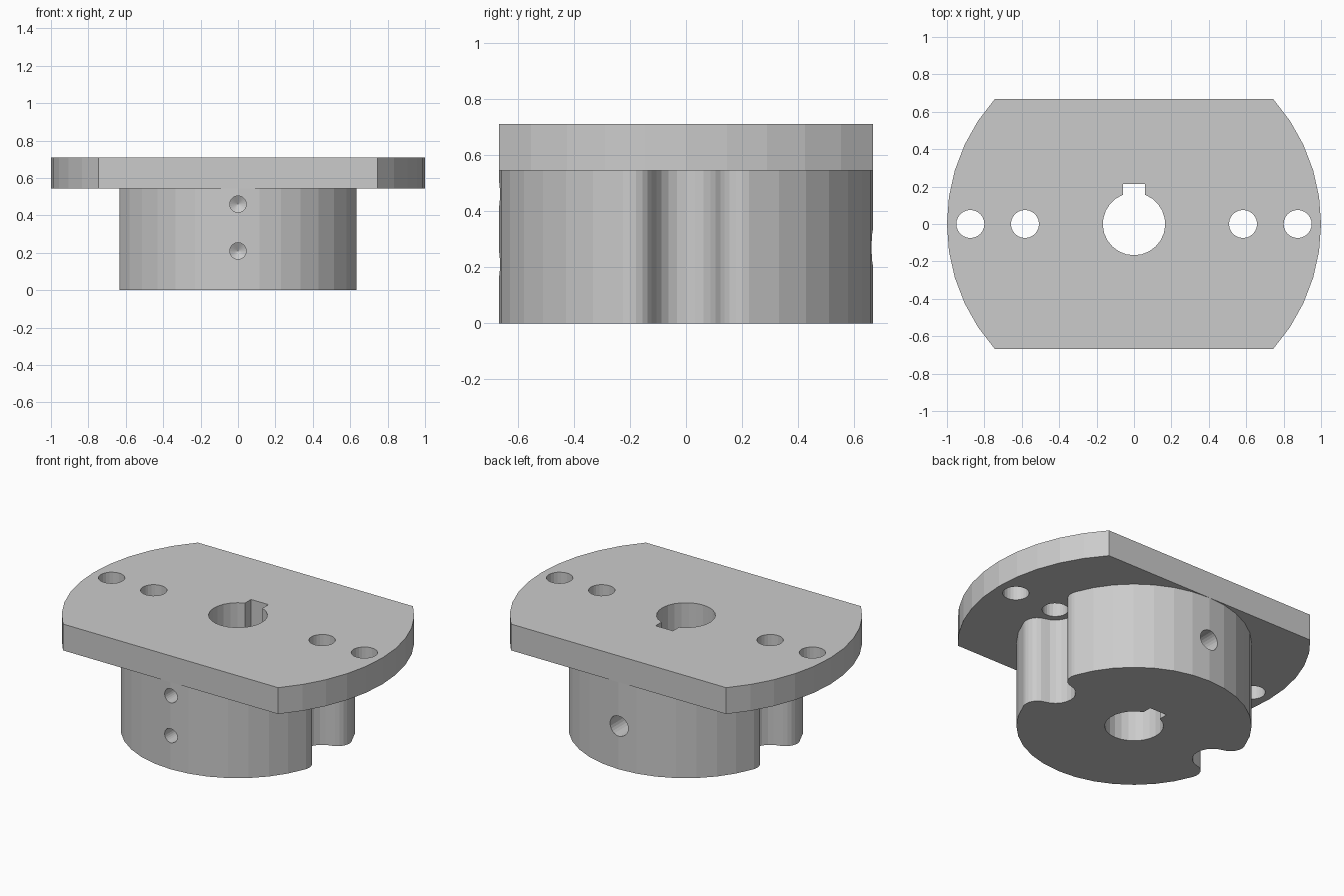
import bpy, bmesh, math
from mathutils import Matrix

if "Cube" in bpy.data.objects:
    bpy.data.objects.remove(bpy.data.objects["Cube"])

FLANGE_Z, TOP_Z = 0.545, 0.71
HUB_R, FLANGE_R, FLAT_Y = 0.667, 1.0, 0.667

grey = bpy.data.materials.new("plain grey")
grey.diffuse_color = (0.6, 0.6, 0.6, 1)
grey.use_nodes = True
grey.node_tree.nodes["Principled BSDF"].inputs["Base Color"].default_value = grey.diffuse_color


def arc(cx, cy, r, a0, a1, n):
    """Points on an arc, angles in degrees, both ends included."""
    return [(cx + r * math.cos(math.radians(a0 + (a1 - a0) * i / n)),
             cy + r * math.sin(math.radians(a0 + (a1 - a0) * i / n))) for i in range(n + 1)]


def finish(name, bm):
    bmesh.ops.recalc_face_normals(bm, faces=bm.faces)
    mesh = bpy.data.meshes.new(name)
    bm.to_mesh(mesh)
    bm.free()
    mesh.materials.append(grey)
    obj = bpy.data.objects.new(name, mesh)
    bpy.context.collection.objects.link(obj)
    return obj


def prism(name, pts, z0, z1):
    bm = bmesh.new()
    face = bm.faces.new([bm.verts.new((x, y, z0)) for x, y in pts])
    top = bmesh.ops.extrude_face_region(bm, geom=[face])["geom"]
    bmesh.ops.translate(bm, vec=(0, 0, z1 - z0),
                        verts=[v for v in top if isinstance(v, bmesh.types.BMVert)])
    return finish(name, bm)


def drill(name, z, r, side, depth):
    """Horizontal drill with a pointed tip, entering the hub from y = side."""
    bm = bmesh.new()
    n = 24
    y_out, y_in = side * 0.8, side * (HUB_R - depth)
    rings = [[bm.verts.new((r * math.cos(2 * math.pi * i / n), y,
                            z + r * math.sin(2 * math.pi * i / n))) for i in range(n)]
             for y in (y_out, y_in)]
    tip = bm.verts.new((0, y_in - side * r * 0.6, z))
    bm.faces.new(rings[0])
    for i in range(n):
        j = (i + 1) % n
        bm.faces.new((rings[0][i], rings[0][j], rings[1][j], rings[1][i]))
        bm.faces.new((rings[1][i], rings[1][j], tip))
    return finish(name, bm)


def combine(target, tool, operation):
    mod = target.modifiers.new(operation.lower(), "BOOLEAN")
    mod.operation, mod.solver, mod.object = operation, "EXACT", tool
    bpy.context.view_layer.objects.active = target
    bpy.ops.object.modifier_apply(modifier=mod.name)
    bpy.data.objects.remove(tool)


# Flange: disc with two flat sides
a = math.degrees(math.asin(FLAT_Y / FLANGE_R))
flange = prism("flanged_hub", arc(0, 0, FLANGE_R, -a, a, 10)
               + arc(0, 0, FLANGE_R, 180 - a, 180 + a, 10), FLANGE_Z, TOP_Z)

# Hub: cylinder with a rounded screw clearance notch on each side
SCREW_X, NOTCH_R, FILLET_R = 0.583, 0.117, 0.083
d0, d1 = HUB_R - FILLET_R, NOTCH_R + FILLET_R
fx = (d0 ** 2 - d1 ** 2 + SCREW_X ** 2) / (2 * SCREW_X)
fy = math.sqrt(d0 ** 2 - fx ** 2)
hub_a = math.degrees(math.atan2(fy, fx))
notch_a = math.degrees(math.atan2(fy, fx - SCREW_X))
right = (arc(SCREW_X, 0, NOTCH_R, 180, notch_a, 5)
         + arc(fx, fy, FILLET_R, notch_a - 180, hub_a, 6)[1:])
back = right + arc(0, 0, HUB_R, hub_a, 180 - hub_a, 14)[1:-1] + [(-x, y) for x, y in right[::-1]]
front = [(x, -y) for x, y in back[::-1]][1:-1]
hub = prism("hub", back + front, 0, FLANGE_Z + 0.05)
combine(flange, hub, "UNION")

# Bore with keyway
k = math.degrees(math.asin(0.06 / 0.167))
bore = arc(0, 0, 0.167, 90 + k, 450 - k, 22) + [(0.06, 0.215), (-0.06, 0.215)]
combine(flange, prism("bore", bore, -0.1, 0.9), "DIFFERENCE")

# Screw holes through the flange
for x in (-0.875, -SCREW_X, SCREW_X, 0.875):
    combine(flange, prism("screw_hole", arc(x, 0, 0.075, 0, 345, 23), 0.3, 0.9), "DIFFERENCE")

# Two small blind holes at the front, one larger set screw hole at the back
for z, r, side, depth in ((0.21, 0.044, -1, 0.25), (0.46, 0.044, -1, 0.25), (0.27, 0.063, 1, 0.5)):
    combine(flange, drill("drill", z, r, side, depth), "DIFFERENCE")
